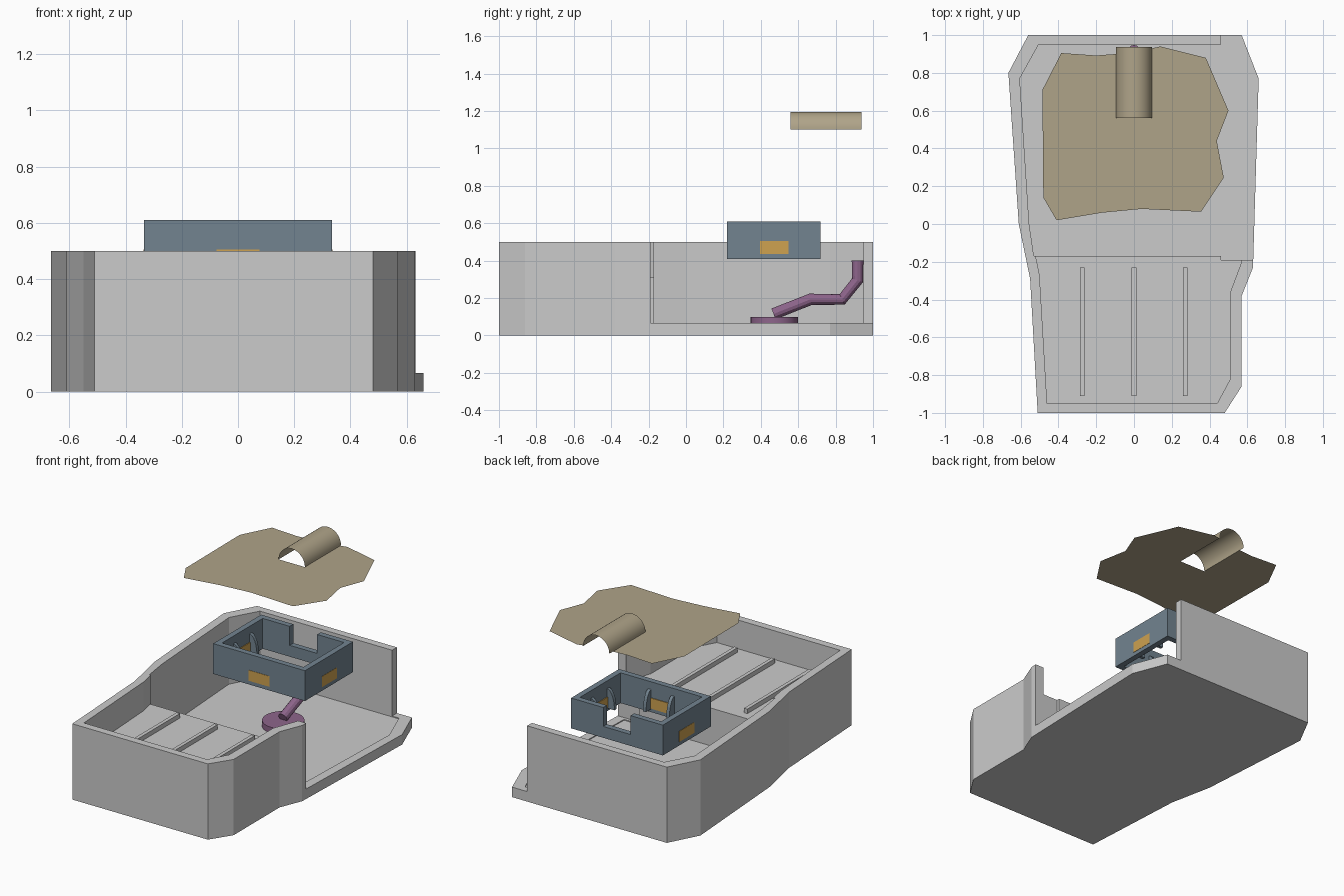
import bpy, bmesh, math
from mathutils import Matrix, Vector

if "Cube" in bpy.data.objects:
    bpy.data.objects.remove(bpy.data.objects["Cube"])


def material(name, rgb):
    m = bpy.data.materials.new(name)
    m.diffuse_color = (*rgb, 1)
    m.use_nodes = True
    m.node_tree.nodes["Principled BSDF"].inputs["Base Color"].default_value = m.diffuse_color
    return m


BLUE = material("slate_blue", (0.17, 0.23, 0.28))
ORANGE = material("amber", (0.62, 0.36, 0.08))
PURPLE = material("purple", (0.27, 0.13, 0.26))
TAN = material("tan", (0.43, 0.37, 0.25))


def finish(name, bm, mat=None):
    me = bpy.data.meshes.new(name)
    bm.to_mesh(me)
    bm.free()
    ob = bpy.data.objects.new(name, me)
    bpy.context.collection.objects.link(ob)
    if mat:
        me.materials.append(mat)
    return ob


def prism(name, pts, z0, z1, mat=None):
    bm = bmesh.new()
    f = bm.faces.new([bm.verts.new((x, y, z0)) for x, y in pts])
    r = bmesh.ops.extrude_face_region(bm, geom=[f])
    top = [v for v in r["geom"] if isinstance(v, bmesh.types.BMVert)]
    bmesh.ops.translate(bm, verts=top, vec=(0, 0, z1 - z0))
    bmesh.ops.recalc_face_normals(bm, faces=bm.faces)
    return finish(name, bm, mat)


def box(name, x0, x1, y0, y1, z0, z1, mat=None):
    return prism(name, [(x0, y0), (x1, y0), (x1, y1), (x0, y1)], z0, z1, mat)


def cut(ob, *cutters):
    for c in cutters:
        mod = ob.modifiers.new("cut", 'BOOLEAN')
        mod.operation = 'DIFFERENCE'
        mod.solver = 'EXACT'
        mod.object = c
        bpy.context.view_layer.objects.active = ob
        bpy.ops.object.modifier_apply(modifier=mod.name)
        bpy.data.objects.remove(c)


# Basin with open side, sunken rear floor and raised front shelf
outer = [(-.51, -1), (.48, -1), (.57, -.86), (.57, -.38), (.63, -.23), (.66, .77),
         (.57, 1), (-.56, 1), (-.665, .80), (-.61, 0), (-.55, -.29)]
inner = [(-.46, -.95), (.44, -.95), (.51, -.82), (.51, -.36), (.57, -.20), (.60, .72),
         (.51, .95), (-.505, .95), (-.605, .77), (-.555, 0), (-.50, -.27)]
rear = [(.571, -.17)] + inner[5:10] + [(-.53, -.17)]
basin = prism("basin", outer, 0, .5)
cut(basin,
    prism("cutter", inner, .31, .7),
    prism("cutter", rear, .06, .8),
    box("cutter", .46, .9, -.19, 1.2, .066, .9))

# Shelf ridges
for i, x in enumerate((-.275, 0, .272)):
    box(f"shelf_ridge_{i}", x - .012, x + .012, -.91, -.23, .30, .34)

# Bottomless frame with a notch in the back wall
frame = box("frame", -.335, .335, .22, .72, .41, .61, BLUE)
cut(frame,
    box("cutter", -.297, .297, .258, .682, .3, .8),
    box("cutter", -.10, .10, .6, .8, .485, .9))


# Windows and rounded brackets, built facing -y at the wall, then turned in place
def window(tag, pos, angle):
    place = Matrix.Translation(Vector(pos)) @ Matrix.Rotation(angle, 4, 'Z')
    pane = box("window_" + tag, -.077, .077, -.002, .043, .435, .505, ORANGE)
    pane.data.transform(place)
    for s in (-1, 1):
        bm = bmesh.new()
        prof = [(.036, .43)] + [(.036 + .055 * math.cos(a), .43 + .13 * math.sin(a))
                                for a in (i * math.pi / 16 for i in range(9))]
        f = bm.faces.new([bm.verts.new((s * .085 - .011, y, z)) for y, z in prof])
        r = bmesh.ops.extrude_face_region(bm, geom=[f])
        bmesh.ops.translate(bm, vec=(.022, 0, 0),
                            verts=[v for v in r["geom"] if isinstance(v, bmesh.types.BMVert)])
        bmesh.ops.recalc_face_normals(bm, faces=bm.faces)
        bm.transform(place)
        finish(f"bracket_{tag}_{'left' if s < 0 else 'right'}", bm, BLUE)


window("front", (0, .22, 0), 0)
window("right", (.335, .472, 0), math.pi / 2)
window("left", (-.335, .472, 0), -math.pi / 2)

# Drain disc
bpy.ops.mesh.primitive_cylinder_add(vertices=32, radius=.127, depth=.04, location=(0, .472, .079))
drain = bpy.context.object
drain.name = "drain_disc"
drain.data.materials.append(PURPLE)
bpy.ops.object.shade_smooth_by_angle()

# Drain pipe
cu = bpy.data.curves.new("drain_pipe", 'CURVE')
cu.dimensions = '3D'
cu.bevel_depth = .031
cu.bevel_resolution = 4
cu.use_fill_caps = True
path = [(.468, .115), (.665, .193), (.835, .193), (.917, .295), (.917, .402)]
sp = cu.splines.new('POLY')
sp.points.add(len(path) - 1)
for p, (y, z) in zip(sp.points, path):
    p.co = (0, y, z, 1)
sp.use_smooth = False
cu.materials.append(PURPLE)
bpy.context.collection.objects.link(bpy.data.objects.new("drain_pipe", cu))

# Floating cover sheet, slotted under its tunnel
sheet = [(-.41, .02), (-.17, .06), (.04, .08), (.355, .065), (.475, .245), (.438, .44),
         (.50, .60), (.38, .88), (.14, .94), (.095, .93), (.095, .56), (-.095, .56),
         (-.095, .90), (-.20, .892), (-.385, .905), (-.485, .71), (-.48, .14)]
bm = bmesh.new()
bm.faces.new([bm.verts.new((x, y, 1.1)) for x, y in sheet])
finish("cover_sheet", bm, TAN)

# Half-round tunnel shell
bm = bmesh.new()
rows = [[bm.verts.new((.096 * math.cos(a), y, 1.1 + .096 * math.sin(a)))
         for a in (i * math.pi / 20 for i in range(21))] for y in (.56, .937)]
for i in range(20):
    bm.faces.new((rows[0][i], rows[1][i], rows[1][i + 1], rows[0][i + 1])).smooth = True
bmesh.ops.recalc_face_normals(bm, faces=bm.faces)
if sum(f.normal.z for f in bm.faces) < 0:
    bmesh.ops.reverse_faces(bm, faces=bm.faces)
finish("cover_tunnel", bm, TAN)
